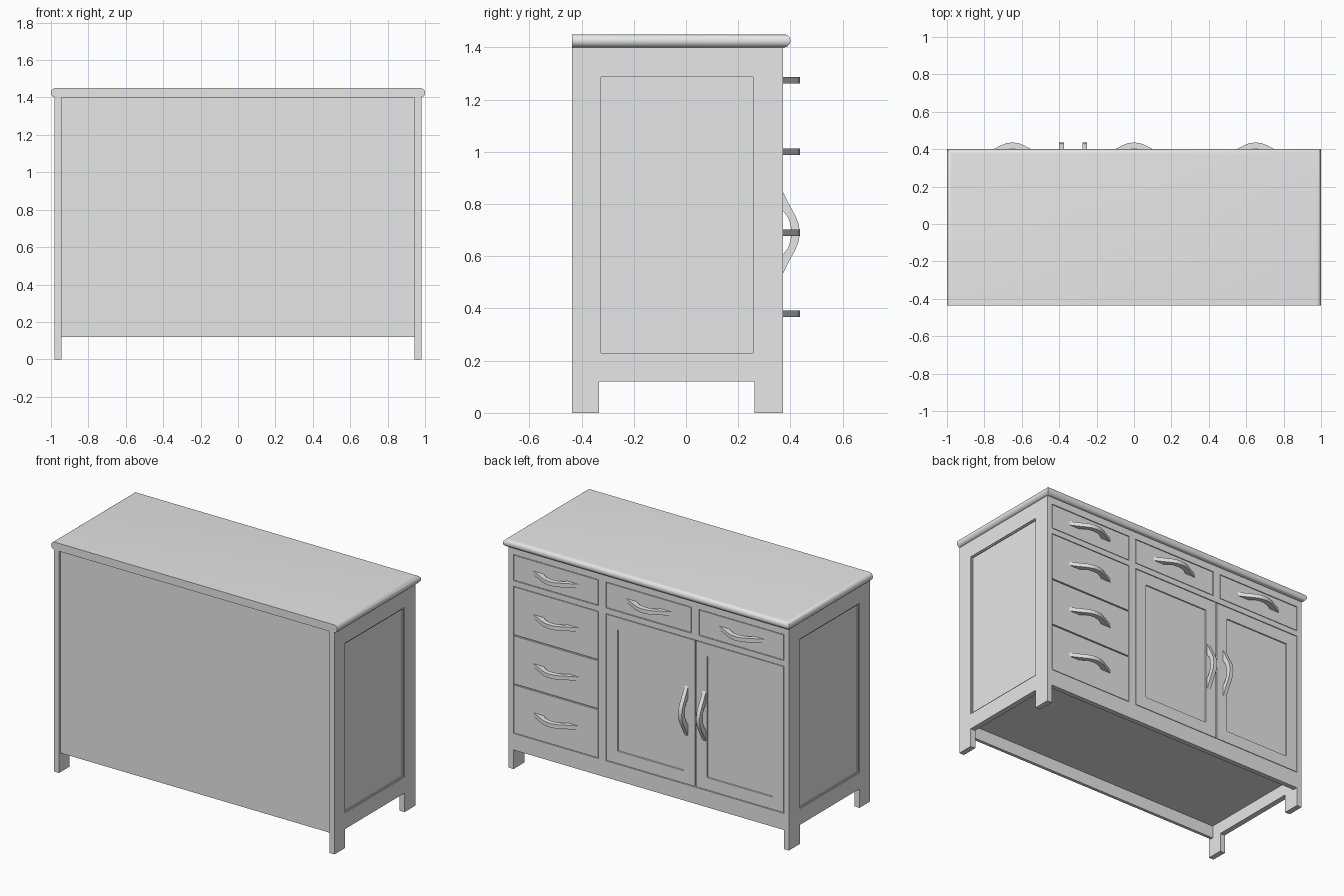
import bpy, bmesh, math

cube = bpy.data.objects.get("Cube")
if cube:
    bpy.data.objects.remove(cube, do_unlink=True)

# Single painted finish
grey = bpy.data.materials.new("grey_paint")
grey.use_nodes = True
grey.diffuse_color = (0.8, 0.8, 0.8, 1)
grey.node_tree.nodes["Principled BSDF"].inputs["Base Color"].default_value = (0.8, 0.8, 0.8, 1)

# Main dimensions
BACK, FRONT = -0.437, 0.372
OUT, IN = 0.98, 0.945
UNDER, TOP = 1.40, 1.45
SKIRT = 0.12
GAP = 0.004


def finish(name, bm, smooth=False):
    bmesh.ops.recalc_face_normals(bm, faces=bm.faces)
    mesh = bpy.data.meshes.new(name)
    bm.to_mesh(mesh)
    bm.free()
    mesh.materials.append(grey)
    ob = bpy.data.objects.new(name, mesh)
    bpy.context.collection.objects.link(ob)
    if smooth:
        bpy.ops.object.select_all(action='DESELECT')
        ob.select_set(True)
        bpy.context.view_layer.objects.active = ob
        bpy.ops.object.shade_smooth_by_angle(angle=math.radians(35))
    return ob


def box(name, xs, ys, zs, panel=0):
    """Box from ranges; panel sinks a centre field into the +y face."""
    bm = bmesh.new()
    bmesh.ops.create_cube(bm, size=1)
    for v in bm.verts:
        v.co = [(min(r) + max(r)) / 2 + c * abs(r[1] - r[0])
                for c, r in zip(v.co, (xs, ys, zs))]
    if panel:
        bm.normal_update()
        face = [f for f in bm.faces if f.normal.y > 0.9]
        bmesh.ops.inset_region(bm, faces=face, thickness=panel)
        bmesh.ops.inset_region(bm, faces=face, thickness=0.003, depth=-0.006)
    return finish(name, bm)


# Top board: bullnose on both ends and the drawer side, square on the other edge
bm = bmesh.new()
r = (TOP - UNDER) / 2
rings = []
for i in range(13):
    a = math.pi * (i / 12 - 0.5)
    o, z = r * math.cos(a), UNDER + r + r * math.sin(a)
    x, y = 1 - r + o, 0.4 - r + o
    rings.append([bm.verts.new(p) for p in
                  ((-x, BACK, z), (x, BACK, z), (x, y, z), (-x, y, z))])
for lo, hi in zip(rings, rings[1:]):
    for k in range(1, 4):
        n = (k + 1) % 4
        bm.faces.new((lo[k], lo[n], hi[n], hi[k]))
bm.faces.new(rings[0])
bm.faces.new(rings[-1])
bm.faces.new([q[0] for q in rings] + [q[1] for q in reversed(rings)])
finish("top_board", bm, smooth=True)

# Framed side panels with legs
Y0, Y1 = -0.333, 0.263
Z0, Z1 = 0.222, 1.293
for s, side in ((1, "left"), (-1, "right")):
    xs = (s * IN, s * OUT)
    box(side + "_front_leg_stile", xs, (BACK, Y0), (0, UNDER))
    box(side + "_rear_leg_stile", xs, (Y1, FRONT), (0, UNDER))
    box(side + "_bottom_rail", xs, (Y0, Y1), (SKIRT, Z0))
    box(side + "_top_rail", xs, (Y0, Y1), (Z1, UNDER))
    box(side + "_panel", (s * IN, s * (OUT - 0.012)), (Y0, Y1), (Z0, Z1))
    # thin moulding around the sunk panel
    m, step = 0.007, (s * (OUT - 0.012), s * (OUT - 0.005))
    for y in (Y0, Y1 - m):
        box(side + "_moulding", step, (y, y + m), (Z0, Z1))
    for z in (Z0, Z1 - m):
        box(side + "_moulding", step, (Y0 + m, Y1 - m), (z, z + m))

# Carcass: plain panel, floor, backing behind the drawers and doors
box("plain_panel", (-IN, IN), (BACK + 0.015, BACK + 0.035), (SKIRT, UNDER))
box("floor", (-IN, IN), (BACK + 0.035, 0.34), (0.2, 0.222))
box("face_backing", (-IN, IN), (0.34, 0.36), (SKIRT, UNDER))

# Face frame
EDGE, LOW, MID = 0.95, 0.225, 1.155
DRAWER_LOW, DRAWER_HIGH = 1.19, 1.355
face = (0.36, FRONT)
for name, zs in (("skirt_rail", (SKIRT, LOW)), ("middle_rail", (MID, DRAWER_LOW)),
                 ("upper_rail", (DRAWER_HIGH, UNDER))):
    box(name, (-IN, IN), face, zs)
for x in (-0.325, 0.325):
    box("drawer_stile", (x - 0.025, x + 0.025), face, (DRAWER_LOW, DRAWER_HIGH))
box("door_stile", (0.30, 0.35), face, (LOW, MID))


def front_piece(name, x0, x1, z0, z1, panel=0):
    x0, x1 = max(x0, -IN), min(x1, IN)
    box(name, (x0 + GAP, x1 - GAP), (0.352, FRONT - 0.001),
        (z0 + GAP, z1 - GAP), panel)


# Bow handle: side outline (distance along, height) extruded to a bar
outer = [(0.16, 0), (0.135, 0.012), (0.105, 0.027), (0.065, 0.049), (0.033, 0.062)]
inner = [(0.033, 0.030), (0.06, 0.020), (0.085, 0)]


def handle(name, x, z, upright=False):
    bm = bmesh.new()
    half = outer + [(0, 0.066)]
    loop = half + [(-u, h) for u, h in reversed(outer)]
    loop += [(-u, h) for u, h in reversed(inner)] + [(0, 0.034)] + inner
    w = 0.0125

    def place(u, v, h):
        return (x + v, FRONT - 0.002 + h, z + u) if upright else (x + u, FRONT - 0.002 + h, z + v)

    a = [bm.verts.new(place(u, -w, h)) for u, h in loop]
    b = [bm.verts.new(place(u, w, h)) for u, h in loop]
    n = len(loop)
    for i in range(n):
        j = (i + 1) % n
        bm.faces.new((a[i], a[j], b[j], b[i]))
    bm.faces.new(a)
    bm.faces.new(b)
    finish(name, bm, smooth=True)


# Row of three small drawers
for x in (-0.65, 0, 0.65):
    front_piece("small_drawer", x - 0.3, x + 0.3, DRAWER_LOW, DRAWER_HIGH)
    handle("small_drawer_handle", x, 1.275)

# Stack of three deep drawers
for i in range(3):
    z = LOW + 0.31 * i
    front_piece("deep_drawer", 0.35, EDGE, z, z + 0.31)
    handle("deep_drawer_handle", 0.65, z + 0.155)

# Pair of panelled doors
SPLIT = -0.325
for side, x0, x1, s in (("left", SPLIT, 0.30, 1), ("right", -EDGE, SPLIT, -1)):
    front_piece(side + "_door", x0, x1, LOW, MID, panel=0.11)
    handle(side + "_door_handle", SPLIT + s * 0.0625, 0.69, upright=True)
